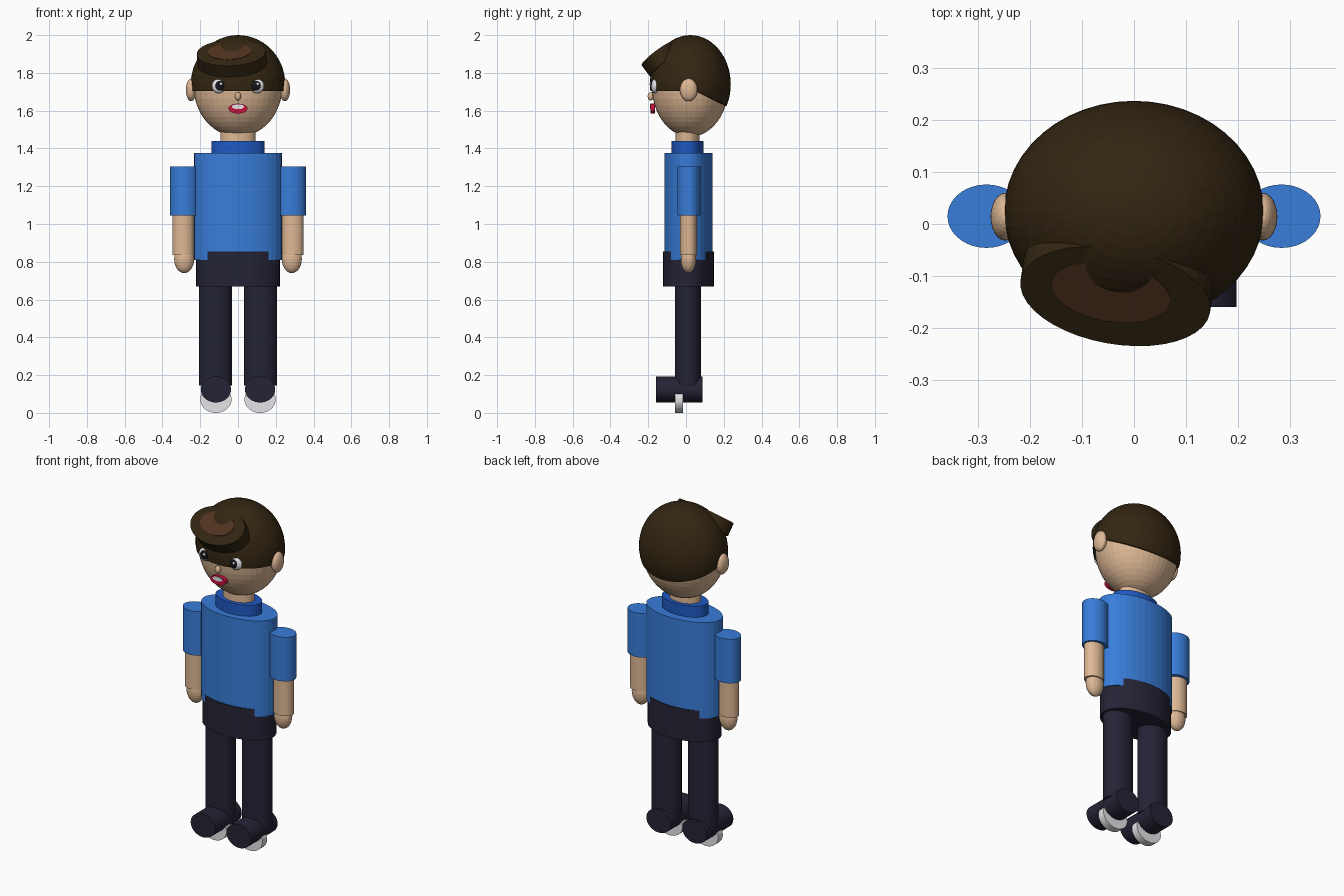
import bpy, bmesh, math
from mathutils import Matrix, Vector

if "Cube" in bpy.data.objects:
    bpy.data.objects.remove(bpy.data.objects["Cube"])

def mat(name, rgb):
    m = bpy.data.materials.new(name)
    m.diffuse_color = (*rgb, 1)
    m.use_nodes = True
    m.node_tree.nodes["Principled BSDF"].inputs["Base Color"].default_value = m.diffuse_color
    return m

SKIN = mat("skin", (0.73, 0.48, 0.30))
BLUE = mat("shirt_blue", (0.04, 0.205, 0.70))
COLLAR = mat("collar_blue", (0.014, 0.10, 0.55))
NAVY = mat("navy", (0.018, 0.017, 0.036))
HAIR = mat("dark_brown", (0.033, 0.019, 0.006))
BROWN = mat("light_brown", (0.08, 0.032, 0.013))
WHITE = mat("white", (0.78, 0.78, 0.80))
RED = mat("red", (0.58, 0.005, 0.05))
BLACK = mat("black", (0.008, 0.008, 0.014))
CY = 0.013  # depth of the body's centre line

def finish(name, bm, material):
    bmesh.ops.recalc_face_normals(bm, faces=bm.faces)
    me = bpy.data.meshes.new(name)
    bm.to_mesh(me)
    bm.free()
    me.materials.append(material)
    ob = bpy.data.objects.new(name, me)
    bpy.context.collection.objects.link(ob)
    return ob

def ball_mesh(c, r, seg=32, rings=16):
    bm = bmesh.new()
    bmesh.ops.create_uvsphere(bm, u_segments=seg, v_segments=rings, radius=1,
                              matrix=Matrix.Translation(c) @ Matrix.Diagonal((*r, 1)))
    return bm

def ball(name, c, r, material, seg=32, rings=16):
    return finish(name, ball_mesh(c, r, seg, rings), material)

def tube(name, x, y, z0, z1, rx, ry, material):
    """Upright elliptical cylinder."""
    bm = bmesh.new()
    m = Matrix.Translation((x, y, (z0 + z1) / 2)) @ Matrix.Diagonal((rx, ry, z1 - z0, 1))
    bmesh.ops.create_cone(bm, cap_ends=True, segments=36, radius1=1, radius2=1, depth=1, matrix=m)
    return finish(name, bm, material)

def barrel(name, x, z, y0, y1, rx, rz, material):
    """Elliptical cylinder lying front to back."""
    bm = bmesh.new()
    m = (Matrix.Translation((x, (y0 + y1) / 2, z)) @ Matrix.Diagonal((rx, y1 - y0, rz, 1))
         @ Matrix.Rotation(math.pi / 2, 4, 'X'))
    bmesh.ops.create_cone(bm, cap_ends=True, segments=36, radius1=1, radius2=1, depth=1, matrix=m)
    return finish(name, bm, material)

# Trunk
tube("torso", 0, CY, 0.81, 1.375, 0.233, 0.128, BLUE)
tube("hips", 0, CY, 0.67, 0.855, 0.222, 0.1345, NAVY)
tube("collar", 0, 0.008, 1.37, 1.44, 0.14, 0.085, COLLAR)
tube("neck", 0, 0.008, 1.40, 1.52, 0.093, 0.064, SKIN)

# Limbs, ears and eyes, one set per side
for s, side in ((-1, "right"), (1, "left")):
    tube(side + "_sleeve", s * 0.284, 0.015, 1.045, 1.305, 0.075, 0.061, BLUE)
    tube(side + "_forearm", s * 0.290, 0.013, 0.835, 1.06, 0.058, 0.046, SKIN)
    ball(side + "_hand", (s * 0.285, 0.013, 0.815), (0.053, 0.041, 0.075), SKIN, 24, 14)
    tube(side + "_leg", s * 0.120, 0.010, 0.145, 0.68, 0.087, 0.069, NAVY)
    barrel(side + "_shoe", s * 0.117, 0.124, -0.16, 0.088, 0.080, 0.069, NAVY)
    barrel(side + "_sole", s * 0.117, 0.071, -0.058, -0.015, 0.083, 0.071, WHITE)
    ball(side + "_ear", (s * 0.248, 0.014, 1.71), (0.028, 0.046, 0.06), SKIN, 24, 14)
    ball(side + "_eye", (s * 0.101, -0.163, 1.73), (0.038, 0.022, 0.038), WHITE, 24, 14)
    ball(side + "_pupil", (s * 0.097, -0.178, 1.732), (0.025, 0.012, 0.026), BLACK, 20, 12)
    ball(side + "_glint", (s * 0.097 + 0.007, -0.187, 1.741), (0.008, 0.006, 0.008), WHITE, 12, 8)

# Head and face
ball("head", (0, 0.022, 1.73), (0.235, 0.203, 0.268), SKIN, 40, 24)
ball("nose", (0, -0.187, 1.676), (0.016, 0.016, 0.022), SKIN, 16, 10)
barrel("lips", 0, 1.611, -0.188, -0.165, 0.050, 0.026, RED)
barrel("teeth", 0, 1.621, -0.191, -0.17, 0.032, 0.013, WHITE)

# Hair cap: level at the front, sloping down at the back
bm = ball_mesh((0, 0.023, 1.74), (0.25, 0.214, 0.26), 48, 28)
EDGE, BACK, SLOPE = 1.705, 0.05, 0.48
for normal in ((0, 0, 1), (0, SLOPE, 1)):
    bmesh.ops.bisect_plane(bm, geom=bm.verts[:] + bm.edges[:] + bm.faces[:],
                           plane_co=(0, BACK, EDGE), plane_no=normal)
def below(f):
    c = f.calc_center_median()
    return c.z < EDGE - max(0, c.y - BACK) * SLOPE
bmesh.ops.delete(bm, geom=[f for f in bm.faces if below(f)], context='FACES')
rim = [e for e in bm.edges if e.is_boundary]
ext = bmesh.ops.extrude_edge_only(bm, edges=rim)["geom"]
for v in (g for g in ext if isinstance(g, bmesh.types.BMVert)):
    v.co.x *= 0.9
    v.co.y = 0.023 + (v.co.y - 0.023) * 0.9
finish("hair", bm, HAIR)

# Swept fringe: a tilted oval slab with a lighter oval plate on top
def slab(name, cx, cy, a, b, lift, thick, material):
    bm = bmesh.new()
    yaw = math.radians(-10)
    down = Vector((0.09, 0.6, -0.8)).normalized() * thick
    ring = []
    for i in range(40):
        t = 2 * math.pi * i / 40
        u, v = a * math.cos(t), b * math.sin(t)
        x = cx + u * math.cos(yaw) - v * math.sin(yaw)
        y = cy + u * math.sin(yaw) + v * math.cos(yaw)
        ring.append(Vector((x, y, 1.84 + lift + 0.75 * (y + 0.235) + 0.14 * x)))
    top = [bm.verts.new(p) for p in ring]
    bottom = [bm.verts.new(p + down) for p in ring]
    bm.faces.new(top)
    bm.faces.new(bottom[::-1])
    for i in range(40):
        j = (i + 1) % 40
        bm.faces.new((top[i], bottom[i], bottom[j], top[j]))
    return finish(name, bm, material)

slab("fringe", -0.036, -0.139, 0.185, 0.092, 0, 0.075, HAIR)
slab("fringe_highlight", -0.045, -0.132, 0.116, 0.056, 0.003, 0.006, BROWN)
